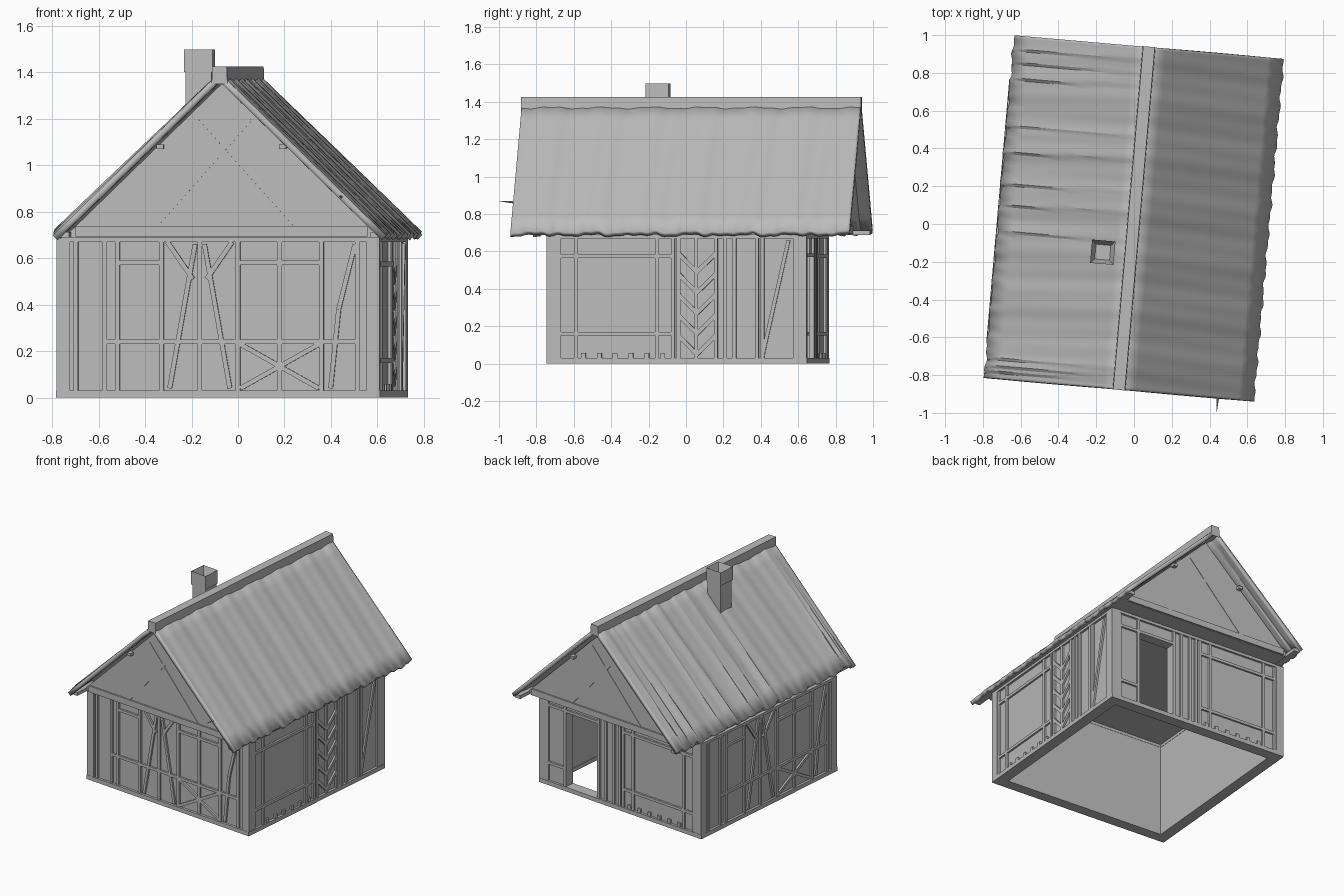
import bpy, bmesh, math
from mathutils import Matrix, Vector

cube = bpy.data.objects.get("Cube")
if cube:
    bpy.data.objects.remove(cube, do_unlink=True)

grey = bpy.data.materials.new("plain_grey")
grey.use_nodes = True
grey.diffuse_color = (0.5, 0.5, 0.5, 1)
grey.node_tree.nodes["Principled BSDF"].inputs["Base Color"].default_value = (0.5, 0.5, 0.5, 1)

# The whole house is turned slightly on its plot
ROOT = Matrix.Translation((0, 0.03, 0)) @ Matrix.Rotation(math.radians(-5), 4, 'Z')
BODY = ROOT @ Matrix.Translation((-0.023, -0.022, 0))
HALF = 0.697            # half width of the walls
EAVE, LENGTH = 0.723, 0.91   # half width and half length of the roof
PITCH, RIDGE = 0.968, 1.40


def finish(name, bm, matrix=ROOT, smooth=False):
    mesh = bpy.data.meshes.new(name)
    bm.to_mesh(mesh)
    bm.free()
    mesh.materials.append(grey)
    obj = bpy.data.objects.new(name, mesh)
    bpy.context.collection.objects.link(obj)
    obj.matrix_world = matrix
    if smooth:
        bpy.ops.object.select_all(action='DESELECT')
        obj.select_set(True)
        bpy.context.view_layer.objects.active = obj
        bpy.ops.object.shade_smooth_by_angle(angle=math.radians(25))
    return obj


def box(bm, x, y, z):
    """Box from three (low, high) ranges."""
    centre = [sum(r) / 2 for r in (x, y, z)]
    size = [r[1] - r[0] for r in (x, y, z)]
    m = Matrix.Translation(centre) @ Matrix.Diagonal((*size, 1))
    return bmesh.ops.create_cube(bm, size=1, matrix=m)["verts"]


def beam(bm, a, b, width=0.02, outer=HALF - 0.002, depth=0.03):
    """Straight timber between two (along, height) points of a wall."""
    a, b = Vector((a[0], 0, a[1])), Vector((b[0], 0, b[1]))
    d = b - a
    m = (Matrix.Translation((a + b) / 2 + Vector((0, depth / 2 - outer, 0)))
         @ Matrix.Rotation(-math.atan2(d.z, d.x), 4, 'Y')
         @ Matrix.Diagonal((d.length, depth, width, 1)))
    bmesh.ops.create_cube(bm, size=1, matrix=m)


def posts(bm, places, low=0.03, high=0.68):
    for u in places:
        beam(bm, (u, low), (u, high))


def rails(bm, z, a, b):
    beam(bm, (a, z), (b, z))


def prism(bm, profile, y0, y1):
    """Extrude an (x, z) outline along y."""
    f = bm.faces.new([bm.verts.new((x, y0, z)) for x, z in profile])
    out = bmesh.ops.extrude_face_region(bm, geom=[f])["geom"]
    bmesh.ops.translate(bm, vec=(0, y1 - y0, 0),
                        verts=[v for v in out if isinstance(v, bmesh.types.BMVert)])
    bmesh.ops.recalc_face_normals(bm, faces=bm.faces)


def braced_wall(bm):
    # Close framing with an A-shaped brace, short struts and a cross
    posts(bm, (-0.615, -0.49, -0.435, -0.245, -0.08, 0.085, 0.265, 0.445, 0.6))
    rails(bm, 0.24, -0.49, 0.6)
    rails(bm, 0.58, -0.435, -0.245)
    rails(bm, 0.58, 0.085, 0.445)
    for s in (-1, 1):
        beam(bm, (-0.08 + s * 0.02, 0.66), (-0.08 + s * 0.13, 0.04))
        beam(bm, (-0.08 + s * 0.14, 0.67), (-0.08 + s * 0.03, 0.51))
        beam(bm, (0.265 - s * 0.17, 0.04), (0.265 + s * 0.17, 0.23))
    beam(bm, (0.485, 0.04), (0.52, 0.38))
    beam(bm, (0.52, 0.38), (0.59, 0.66))


def panel(bm, s):
    # Wide plain panel with double posts and a toothed sill
    posts(bm, [s * u for u in (-0.63, -0.54, -0.105, -0.02)])
    for z in (0.16, 0.575):
        rails(bm, z, s * -0.63, s * -0.02)
    for i in range(6):
        u = s * (-0.5 + i * 0.085)
        beam(bm, (u, 0.03), (u, 0.058), 0.025)


def herringbone_wall(bm):
    panel(bm, 1)
    posts(bm, (0.01, 0.105, 0.21, 0.26, 0.31, 0.43, 0.46, 0.635))
    for i in range(6):
        z = 0.05 + i * 0.11
        for u in (0.01, 0.21):
            if z + 0.11 < 0.69:
                beam(bm, (0.108, z), (u, z + 0.1), 0.022)
    beam(bm, (0.46, 0.04), (0.6, 0.66))


def door_wall(bm):
    panel(bm, -1)
    posts(bm, (-0.63, -0.48, -0.19, -0.13, -0.06, -0.01))
    rails(bm, 0.58, -0.63, -0.19)
    rails(bm, 0.16, -0.63, -0.48)


# Four framed walls
for name, turn, frame in (("front", 0, braced_wall), ("right", 90, herringbone_wall),
                          ("back", 180, door_wall), ("left", 270, braced_wall)):
    m = BODY @ Matrix.Rotation(math.radians(turn), 4, 'Z')
    skin = (-0.682, -0.622)
    bm = bmesh.new()
    if name == "back":
        box(bm, (-0.68, -0.47), skin, (0.01, 0.685))
        box(bm, (-0.20, 0.68), skin, (0.01, 0.685))
        box(bm, (-0.47, -0.20), skin, (0.57, 0.685))
    else:
        box(bm, (-0.68, 0.68), skin, (0.01, 0.685))
    finish(name + "_wall", bm, m)
    bm = bmesh.new()
    frame(bm)
    box(bm, (-HALF, HALF), (-HALF - 0.002, -0.62), (0, 0.03))
    box(bm, (-HALF, HALF), (-HALF, -0.62), (0.67, 0.69))
    finish(name + "_timbers", bm, m)

# Corner posts
bm = bmesh.new()
for sx in (-1, 1):
    for sy in (-1, 1):
        box(bm, sorted((sx * 0.64, sx * HALF)), sorted((sy * 0.64, sy * HALF)), (0, 0.69))
finish("corner_posts", bm, BODY)

# Attic with gables standing out over the end walls
bm = bmesh.new()
prism(bm, [(-0.68, 0.69), (0.68, 0.69), (0, 1.35)], -0.80, 0.80)
finish("attic", bm)

for name, turn in (("front", 0), ("back", 180)):
    bm = bmesh.new()
    beam(bm, (-0.63, 0.715), (0.63, 0.715), 0.045, 0.81)
    for s in (-1, 1):
        beam(bm, (s * 0.3, 0.73), (-s * 0.12, 1.2), 0.025, 0.803)
        box(bm, sorted((s * 0.25, s * 0.28)), (-0.83, -0.79), (1.07, 1.09))
    finish(name + "_gable_timbers", bm, ROOT @ Matrix.Rotation(math.radians(turn), 4, 'Z'))

# Eave plates running out to the roof ends
bm = bmesh.new()
for s in (-1, 1):
    box(bm, sorted((s * 0.65, s * 0.695)), (-0.9, 0.9), (0.688, 0.712))
finish("eave_plates", bm)

# Roof slopes: gentle waves on the right, overlapping folds on the left
FOLDS = (-0.87, -0.84, -0.80, -0.13, 0.02, 0.13, 0.3, 0.43, 0.69, 0.77, 0.84)
for name, side in (("right_roof", 1), ("left_roof", -1)):
    bm = bmesh.new()
    bmesh.ops.create_grid(bm, x_segments=8, y_segments=130, size=0.5)
    for v in bm.verts:
        s, y = v.co.x + 0.5, v.co.y * 2 * LENGTH
        lift = 0.004 * math.sin(23 * y) + 0.002 * math.sin(61 * y + 3 * s)
        if side < 0:
            for c in FOLDS:
                d = y - c + 0.01 * s
                if 0 <= d < 0.07:
                    lift += 0.016 * (1 - d / 0.07) * (0.3 + 0.7 * s)
        trim = 0.006 + 0.004 * math.sin(37 * y) + 0.003 * math.sin(83 * y)
        x = EAVE * s - (trim if s > 0.99 else 0)
        v.co = (side * x, y, RIDGE - PITCH * x + lift)
    if side < 0:
        bmesh.ops.reverse_faces(bm, faces=bm.faces)
    roof = finish(name, bm, smooth=True)
    solid = roof.modifiers.new("Thickness", 'SOLIDIFY')
    solid.thickness = 0.028
    solid.offset = -1

# Ridge cap
bm = bmesh.new()
prism(bm, [(-0.034, 1.35), (0.034, 1.35), (0.031, 1.425), (-0.031, 1.425)],
      -LENGTH - 0.002, LENGTH + 0.002)
finish("ridge_cap", bm)

# Chimney with an open flue
bm = bmesh.new()
box(bm, (-0.205, -0.093), (-0.249, -0.137), (1.15, 1.41))
box(bm, (-0.211, -0.087), (-0.255, -0.131), (1.40, 1.497))
bm.faces.ensure_lookup_table()
top = max(bm.faces, key=lambda f: f.calc_center_median().z)
bmesh.ops.inset_individual(bm, faces=[top], thickness=0.032)
bmesh.ops.translate(bm, vec=(0, 0, -0.07), verts=top.verts)
finish("chimney", bm)

# Splintered purlin end poking from the front gable
bm = bmesh.new()
bmesh.ops.create_cone(bm, cap_ends=True, segments=4, radius1=0.018, radius2=0, depth=0.20,
                      matrix=Matrix.Translation((0.525, -0.888, 0.862))
                      @ Matrix.Rotation(math.radians(86), 4, 'X'))
finish("purlin_end", bm)
